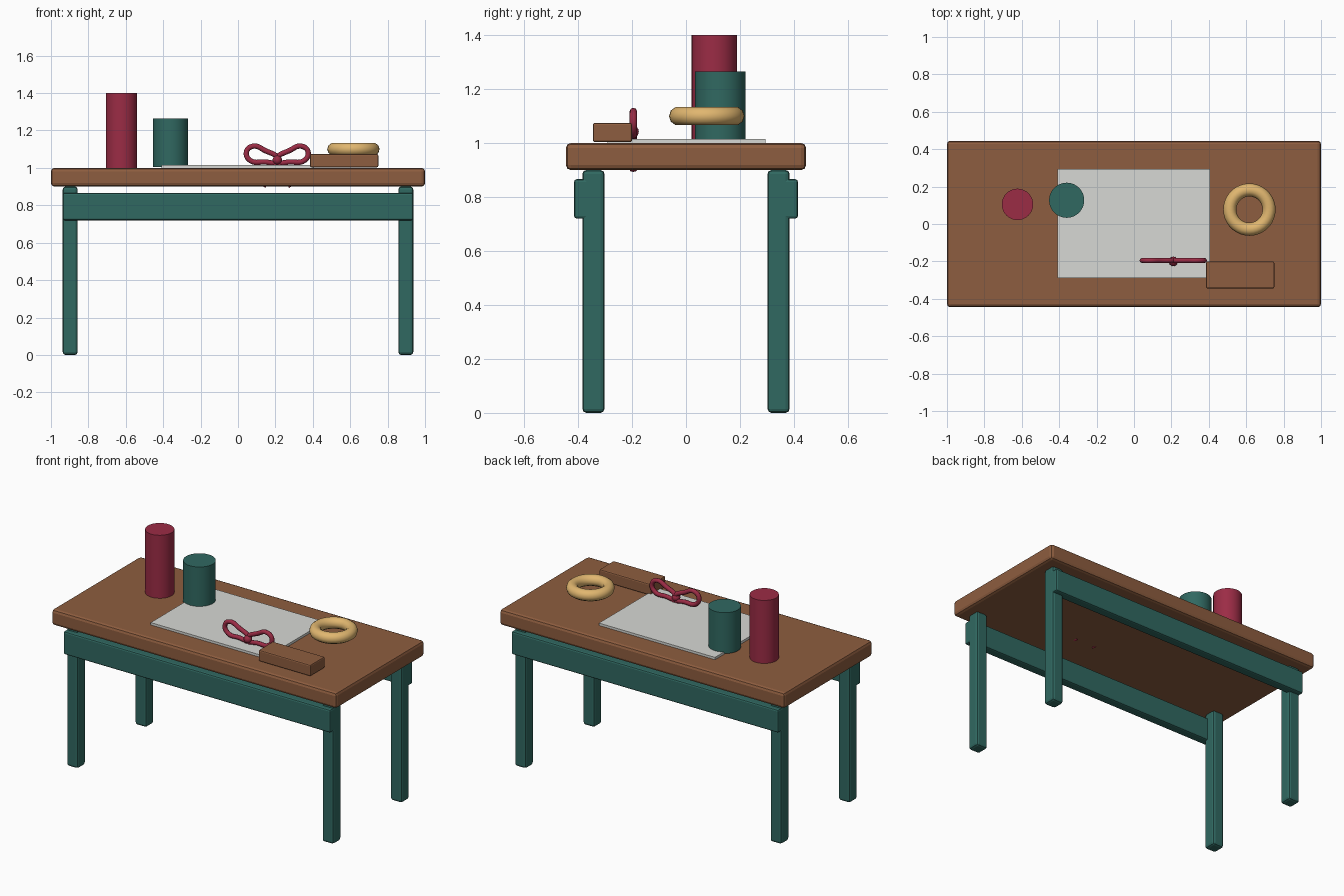
import bpy
import math

if "Cube" in bpy.data.objects:
    bpy.data.objects.remove(bpy.data.objects["Cube"])


def material(name, rgb):
    m = bpy.data.materials.new(name)
    m.use_nodes = True
    m.diffuse_color = (*rgb, 1)
    m.node_tree.nodes["Principled BSDF"].inputs["Base Color"].default_value = (*rgb, 1)
    return m


wood = material("warm wood", (0.27, 0.11, 0.05))
teal = material("teal paint", (0.03, 0.14, 0.12))
red = material("crimson", (0.33, 0.025, 0.06))
gold = material("straw yellow", (0.75, 0.47, 0.16))
white = material("paper white", (0.68, 0.69, 0.66))


def finish(name, mat, smooth=True):
    ob = bpy.context.object
    ob.name = name
    ob.data.materials.append(mat)
    if smooth:
        bpy.ops.object.shade_smooth_by_angle(angle=math.radians(40))
    return ob


def box(name, x, y, z, mat, bevel=0.0):
    """Box spanning the given (min, max) ranges, with rounded edges."""
    spans = (x, y, z)
    bpy.ops.mesh.primitive_cube_add(size=1, location=[(a + b) / 2 for a, b in spans])
    ob = bpy.context.object
    ob.scale = [b - a for a, b in spans]
    bpy.ops.object.transform_apply(location=False, rotation=False, scale=True)
    finish(name, mat, smooth=False)
    if bevel:
        mod = ob.modifiers.new("rounded edges", "BEVEL")
        mod.width = bevel
        mod.segments = 2
    return ob


def cylinder(name, x, y, radius, bottom, top, mat):
    bpy.ops.mesh.primitive_cylinder_add(vertices=32, radius=radius, depth=top - bottom,
                                        location=(x, y, (bottom + top) / 2))
    return finish(name, mat)


def ribbon(name, points, cyclic=False):
    """Thin tube following points in the upright plane of the bow."""
    curve = bpy.data.curves.new(name, "CURVE")
    curve.dimensions = "3D"
    curve.bevel_depth = 0.014
    curve.bevel_resolution = 2
    curve.resolution_u = 6
    curve.use_fill_caps = True
    spline = curve.splines.new("BEZIER")
    spline.bezier_points.add(len(points) - 1)
    for bp, (x, z) in zip(spline.bezier_points, points):
        bp.co = (x, 0, z)
        bp.handle_left_type = bp.handle_right_type = "AUTO"
    spline.use_cyclic_u = cyclic
    curve.materials.append(red)
    ob = bpy.data.objects.new(name, curve)
    ob.location = (0.21, -0.195, 1.04)
    bpy.context.collection.objects.link(ob)


# Table
box("tabletop", (-1, 1), (-0.445, 0.445), (0.9, 1.0), wood, 0.018)
for sy, end in ((-1, "front"), (1, "back")):
    for sx, side in ((-1, "right"), (1, "left")):
        box(f"{end}_{side}_leg", sorted((sx * 0.857, sx * 0.937)),
            sorted((sy * 0.302, sy * 0.384)), (0.0, 0.9), teal, 0.015)
    box(f"{end}_apron", (-0.937, 0.937), sorted((sy * 0.355, sy * 0.415)),
        (0.72, 0.866), teal, 0.01)

# Things lying on the table
box("paper_sheet", (-0.41, 0.405), (-0.29, 0.295), (1.0, 1.015), white)
box("small_box", (0.385, 0.75), (-0.345, -0.2), (1.003, 1.075), wood, 0.008)
cylinder("tall_roll", -0.623, 0.105, 0.084, 1.0, 1.4, red)
cylinder("short_canister", -0.36, 0.127, 0.094, 1.005, 1.265, teal)
bpy.ops.mesh.primitive_torus_add(major_segments=36, minor_segments=10, major_radius=0.105,
                                 minor_radius=0.035, location=(0.617, 0.077, 1.1))
finish("tape_ring", gold)

# Ribbon bow: two loops, two tails and a knot
for s, side in ((-1, "right"), (1, "left")):
    ribbon(f"{side}_bow_loop", [(0, 0), (s * 0.07, 0.055), (s * 0.13, 0.076),
                               (s * 0.165, 0.045), (s * 0.145, 0), (s * 0.07, -0.008)], True)
    ribbon(f"{side}_bow_tail", [(0, 0), (s * 0.035, -0.07), (s * 0.075, -0.14)])
bpy.ops.mesh.primitive_uv_sphere_add(segments=16, ring_count=10, radius=0.025,
                                     location=(0.21, -0.2, 1.042))
finish("bow_knot", red)
